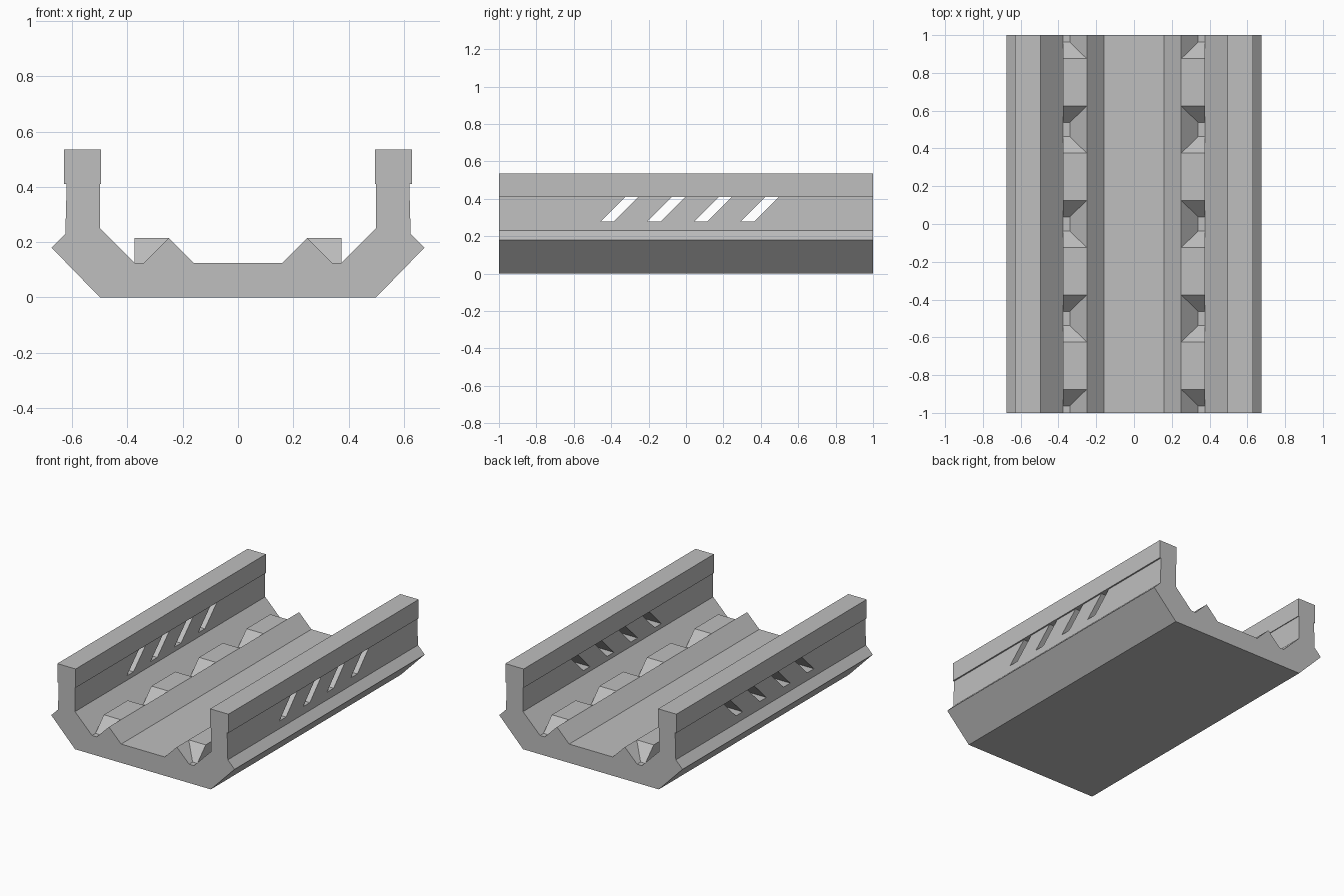
import bpy
import bmesh

if "Cube" in bpy.data.objects:
    bpy.data.objects.remove(bpy.data.objects["Cube"], do_unlink=True)

grey = bpy.data.materials.new("plain grey")
grey.use_nodes = True
colour = (0.52, 0.52, 0.52, 1)
grey.diffuse_color = colour
grey.node_tree.nodes["Principled BSDF"].inputs["Base Color"].default_value = colour


def extrude(name, outline, direction):
    """Prism made by sweeping a closed 3D outline along a direction."""
    bm = bmesh.new()
    face = bm.faces.new([bm.verts.new(p) for p in outline])
    swept = bmesh.ops.extrude_face_region(bm, geom=[face])["geom"]
    verts = [v for v in swept if isinstance(v, bmesh.types.BMVert)]
    bmesh.ops.translate(bm, vec=direction, verts=verts)
    bmesh.ops.recalc_face_normals(bm, faces=bm.faces[:])
    mesh = bpy.data.meshes.new(name)
    bm.to_mesh(mesh)
    bm.free()
    mesh.materials.append(grey)
    obj = bpy.data.objects.new(name, mesh)
    bpy.context.collection.objects.link(obj)
    return obj


# Trough: half cross-section from the outer bottom to the floor ridge, mirrored
half = [(0.5, 0), (0.675, 0.18), (0.625, 0.23), (0.62, 0.41), (0.63, 0.41),
        (0.63, 0.535), (0.495, 0.535), (0.495, 0.41), (0.5, 0.41), (0.5, 0.25),
        (0.375, 0.125), (0.34, 0.125), (0.25, 0.215), (0.16, 0.125)]
section = half + [(-x, z) for x, z in reversed(half)]
trough = extrude("trough", [(x, -1, z) for x, z in section], (0, 2, 0))

# Slanted slots through both side walls
for i in range(4):
    y = -0.355 + 0.25 * i
    shape = [(-0.1, 0.28), (-0.03, 0.28), (0.1, 0.41), (0.03, 0.41)]
    cutter = extrude("slot_cutter", [(-0.8, y + dy, z) for dy, z in shape], (1.6, 0, 0))
    cutter.hide_render = True
    cut = trough.modifiers.new("slot", "BOOLEAN")
    cut.operation = "DIFFERENCE"
    cut.solver = "EXACT"
    cut.object = cutter
    bpy.context.view_layer.update()
    bpy.context.view_layer.objects.active = trough
    bpy.ops.object.modifier_apply(modifier=cut.name)
    bpy.data.objects.remove(cutter, do_unlink=True)

# Sloped teeth filling the channels between ridges and walls
for side, x in (("left", 0.25), ("right", -0.375)):
    for i in range(4):
        y = -0.75 + 0.5 * i
        shape = [(-0.215, 0.123), (0.215, 0.123), (0.125, 0.215), (-0.125, 0.215)]
        extrude(f"{side}_tooth_{i + 1}", [(x, y + dy, z) for dy, z in shape], (0.125, 0, 0))
